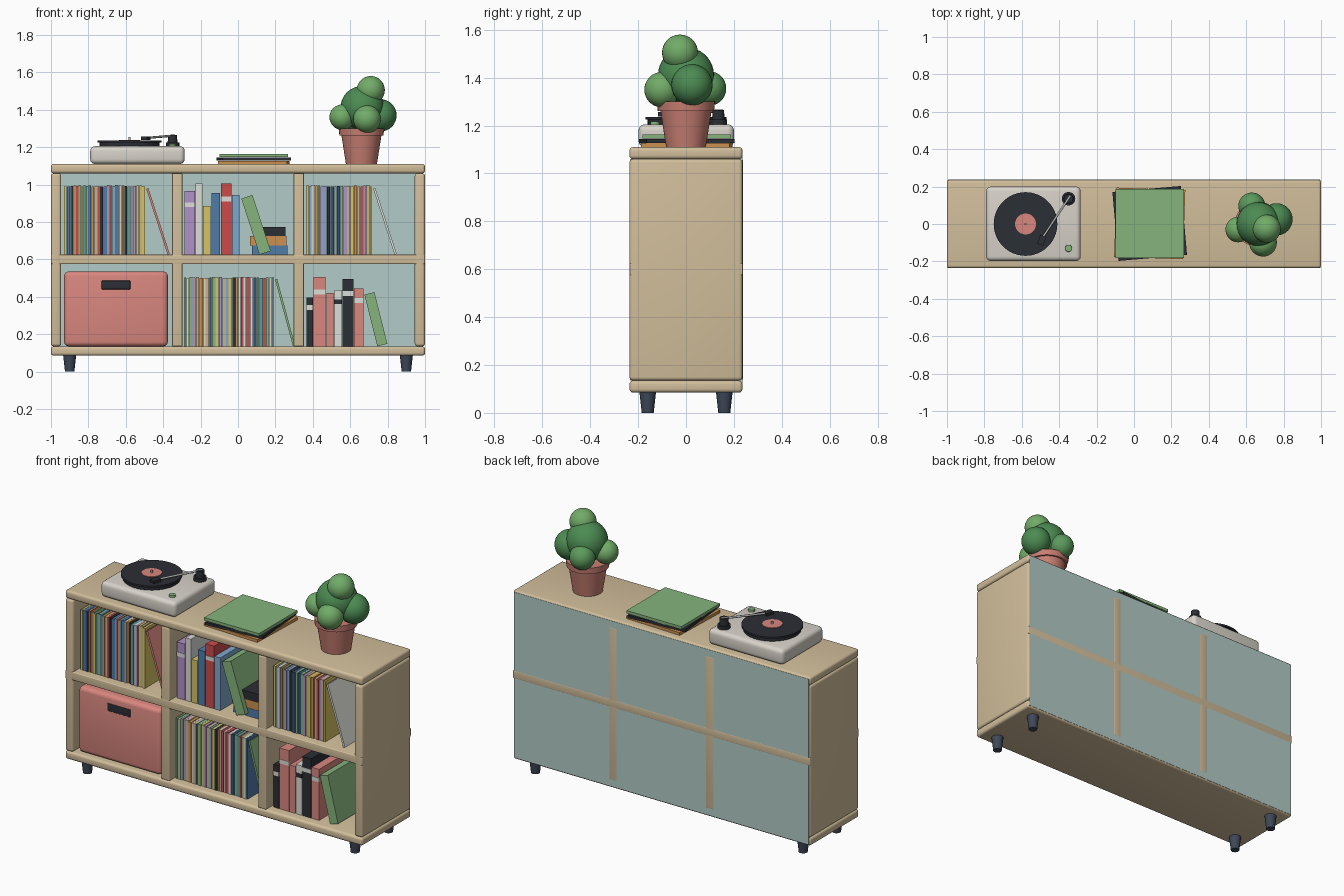
import bpy, bmesh, math, random
from mathutils import Matrix, Vector

if "Cube" in bpy.data.objects:
    bpy.data.objects.remove(bpy.data.objects["Cube"], do_unlink=True)
random.seed(7)

COLOURS = dict(wood="D2BE9B", panel="B2CBC7", slate="3E4858", dark="2B2E34", cream="D8D3CA",
               coral="D9877F", clay="C97F72", green="86B47D", leaf="4C8B52", sprig="72AC68",
               stem="5C9A5C", blue="4F7CA8", sky="7FA9CF", purple="B191C8", yellow="D6C566",
               red="CC4B4B", orange="CB9150", white="DDDDD8", teal="5F9A9A", navy="34507C",
               metal="B8B8BA", sand="C9B48C")


def make_material(name, code):
    parts = [int(code[i:i + 2], 16) / 255 for i in (0, 2, 4)]
    colour = [((c + 0.055) / 1.055) ** 2.4 for c in parts] + [1]
    mat = bpy.data.materials.new(name)
    mat.use_nodes = True
    mat.diffuse_color = colour
    bsdf = next(n for n in mat.node_tree.nodes if n.type == "BSDF_PRINCIPLED")
    bsdf.inputs["Base Color"].default_value = colour
    return mat


MATS = {name: make_material(name, code) for name, code in COLOURS.items()}


def finish(name, bm, mat, origin, smooth=False):
    mesh = bpy.data.meshes.new(name)
    bm.to_mesh(mesh)
    bm.free()
    obj = bpy.data.objects.new(name, mesh)
    obj.location = origin
    mesh.materials.append(MATS[mat])
    bpy.context.collection.objects.link(obj)
    if smooth:
        bpy.ops.object.select_all(action="DESELECT")
        obj.select_set(True)
        bpy.context.view_layer.objects.active = obj
        bpy.ops.object.shade_smooth_by_angle(angle=math.radians(40))
    return obj


def box(name, xs, ys, zs, mat, bevel=0.0, lean=0.0, turn=0.0):
    """Box from ranges; leans left about its bottom left edge, turns about its centre."""
    size = Vector((xs[1] - xs[0], ys[1] - ys[0], zs[1] - zs[0]))
    bm = bmesh.new()
    bmesh.ops.create_cube(bm, size=1)
    bmesh.ops.scale(bm, vec=size, verts=bm.verts)
    if bevel:
        bmesh.ops.bevel(bm, geom=bm.edges[:], offset=bevel, segments=4, profile=0.5, affect="EDGES")
    bmesh.ops.translate(bm, vec=(size.x / 2 if lean else 0, 0, size.z / 2), verts=bm.verts)
    x = xs[0] if lean else sum(xs) / 2
    obj = finish(name, bm, mat, (x, sum(ys) / 2, zs[0]), bool(bevel))
    obj.rotation_euler = (0, -math.radians(lean), math.radians(turn))
    return obj


def tube(name, start, end, r_start, r_end, mat, sides=32):
    """Straight tapered cylinder between two points."""
    start, axis = Vector(start), Vector(end) - Vector(start)
    bm = bmesh.new()
    bmesh.ops.create_cone(bm, cap_ends=True, segments=sides, radius1=r_start, radius2=r_end,
                          depth=axis.length)
    spin = axis.to_track_quat("Z", "Y").to_matrix().to_4x4()
    bmesh.ops.transform(bm, matrix=spin @ Matrix.Translation((0, 0, axis.length / 2)), verts=bm.verts)
    return finish(name, bm, mat, start, True)


def upright(name, x, y, z0, z1, r0, r1, mat, sides=32):
    return tube(name, (x, y, z0), (x, y, z1), r0, r1, mat, sides)


def ball(name, centre, radius, mat):
    bm = bmesh.new()
    bmesh.ops.create_uvsphere(bm, u_segments=32, v_segments=18, radius=radius)
    return finish(name, bm, mat, centre, True)


# Cabinet frame
DEPTH = (-0.236, 0.236)
LOW, SHELF, TOP = 0.135, 0.625, 1.11
box("bottom_board", (-1, 1), DEPTH, (0.085, LOW), "wood", 0.015)
box("top_board", (-1, 1), DEPTH, (1.06, TOP), "wood", 0.015)
box("middle_shelf", (-0.998, 0.998), (-0.235, 0.2372), (0.575, SHELF), "wood", 0.005)
for side, label in ((-1, "right"), (1, "left")):
    box(f"{label}_side", sorted((side, side * 0.945)), DEPTH, (LOW, 1.06), "wood", 0.015)
    box(f"{label}_divider", (side * 0.325 - 0.0275, side * 0.325 + 0.0275), (-0.234, 0.2372),
        (LOW, 1.06), "wood", 0.005)
    for y, end in ((-0.16, "front"), (0.16, "back")):
        upright(f"{end}_{label}_foot", side * 0.9, y, 0, 0.09, 0.025, 0.035, "slate", 24)
box("back_panel", (-0.99, 0.99), (0.222, 0.2366), (0.095, 1.1), "panel")

# Rows of record sleeves, each ending in one leaning sleeve
SLEEVES = ["navy", "blue", "yellow", "red", "white", "teal", "dark", "sand", "purple",
           "orange", "green", "cream", "sky"]


def record_row(name, x, end, floor, last, leaning, lean):
    i, hue = 0, None
    while x < end:
        wide = min(random.uniform(0.01, 0.019), end - x)
        final = end - x - wide < 0.006
        hue = last if final else random.choice([c for c in SLEEVES if c != hue])
        front = -0.185 + random.uniform(0, 0.008)
        box(f"{name}_{i}", (x, x + wide), (front, front + 0.365),
            (floor, floor + random.uniform(0.363, 0.372)), hue)
        x += wide + 0.002
        i += 1
        if final:
            break
    foot = x + 0.37 * math.sin(math.radians(lean)) + 0.006
    box(f"{name}_leaning", (foot, foot + 0.012), (-0.185, 0.18), (floor, floor + 0.37), leaning, lean=lean)


record_row("upper_right_record", -0.93, -0.495, SHELF, "yellow", "coral", 18)
record_row("lower_middle_record", -0.29, 0.19, LOW, "blue", "green", 15)
record_row("upper_left_record", 0.365, 0.715, SHELF, "yellow", "white", 18)


# Books: width, height, colour, colour of the spine band
def book_row(name, x, floor, books):
    for i, (wide, tall, hue, band) in enumerate(books):
        box(f"{name}_{i}", (x, x + wide), (-0.18, 0.09), (floor, floor + tall), hue)
        if band:
            z = floor + tall * 0.75
            box(f"{name}_band_{i}", (x - 0.001, x + wide + 0.001), (-0.182, -0.17), (z, z + 0.025), band)
        x += wide + 0.004


book_row("upper_book", -0.285, SHELF, [
    (0.055, 0.34, "purple", "white"), (0.035, 0.38, "white", None), (0.04, 0.26, "yellow", None),
    (0.048, 0.33, "blue", None), (0.056, 0.38, "red", "white"), (0.038, 0.32, "sky", None)])
book_row("lower_book", 0.365, LOW, [
    (0.035, 0.26, "dark", "white"), (0.065, 0.37, "coral", "white"), (0.038, 0.285, "coral", None),
    (0.04, 0.3, "white", "dark"), (0.058, 0.36, "dark", "white"), (0.05, 0.31, "coral", "white")])
box("upper_leaning_book", (0.115, 0.178), (-0.18, 0.09), (SHELF, 0.94), "green", lean=18)
box("lower_leaning_book", (0.745, 0.8), (-0.18, 0.09), (LOW, 0.42), "green", lean=14)
for i, (x0, x1, hue) in enumerate([(0.075, 0.265, "blue"), (0.065, 0.26, "orange"), (0.1, 0.255, "dark")]):
    z = SHELF + i * 0.05
    box(f"stacked_book_{i}", (x0, x1), (-0.15, 0.1), (z, z + 0.049), hue)

# Storage bin with handle slot
box("storage_bin", (-0.93, -0.375), (-0.21, 0.2), (LOW, 0.535), "coral", 0.025)
box("bin_handle", (-0.73, -0.575), (-0.215, -0.2), (0.44, 0.486), "dark", 0.004)

# Record player
PX, DECK = -0.58, 1.205
box("player_base", (-0.79, -0.285), (-0.198, 0.2), (TOP, DECK), "cream", 0.025)
upright("platter", PX, 0, DECK, 1.225, 0.16, 0.16, "dark", 48)
upright("record", PX, 0, 1.225, 1.236, 0.17, 0.17, "dark", 64)
upright("record_label", PX, 0, 1.236, 1.239, 0.056, 0.056, "coral")
upright("spindle", PX, 0, 1.236, 1.253, 0.006, 0.006, "metal", 12)
upright("arm_pivot_base", -0.35, 0.135, DECK, 1.225, 0.036, 0.036, "dark")
upright("arm_pivot", -0.35, 0.135, 1.225, 1.265, 0.026, 0.024, "dark")
tube("tone_arm", (-0.34, 0.152, 1.262), (-0.49, -0.075, 1.249), 0.006, 0.006, "metal", 12)
box("arm_head", (-0.51, -0.476), (-0.112, -0.062), (1.239, 1.256), "dark", turn=-20)
upright("player_knob", -0.35, -0.13, DECK, 1.217, 0.019, 0.018, "green", 24)

# Stack of sleeves on top
for i, (hue, turn) in enumerate([("orange", -2), ("dark", 5), ("green", 0)]):
    z = TOP + i * 0.018
    box(f"stacked_sleeve_{i}", (-0.1, 0.268), (-0.182, 0.188), (z, z + 0.017), hue, turn=turn)

# Potted plant
POT = 0.66
upright("pot", POT, 0, TOP, 1.27, 0.083, 0.108, "clay", 40)
upright("pot_rim", POT, 0, 1.262, 1.3, 0.118, 0.121, "clay", 40)
for name, centre, radius, hue in [
        ("core", (0.665, 0, 1.41), 0.117, "leaf"), ("top", (0.71, -0.025, 1.505), 0.075, "sprig"),
        ("right", (0.557, -0.03, 1.36), 0.068, "sprig"), ("front", (0.69, -0.1, 1.35), 0.074, "sprig"),
        ("left", (0.762, 0.025, 1.37), 0.086, "leaf"), ("back", (0.63, 0.096, 1.355), 0.072, "stem")]:
    ball(f"{name}_foliage", centre, radius, hue)
